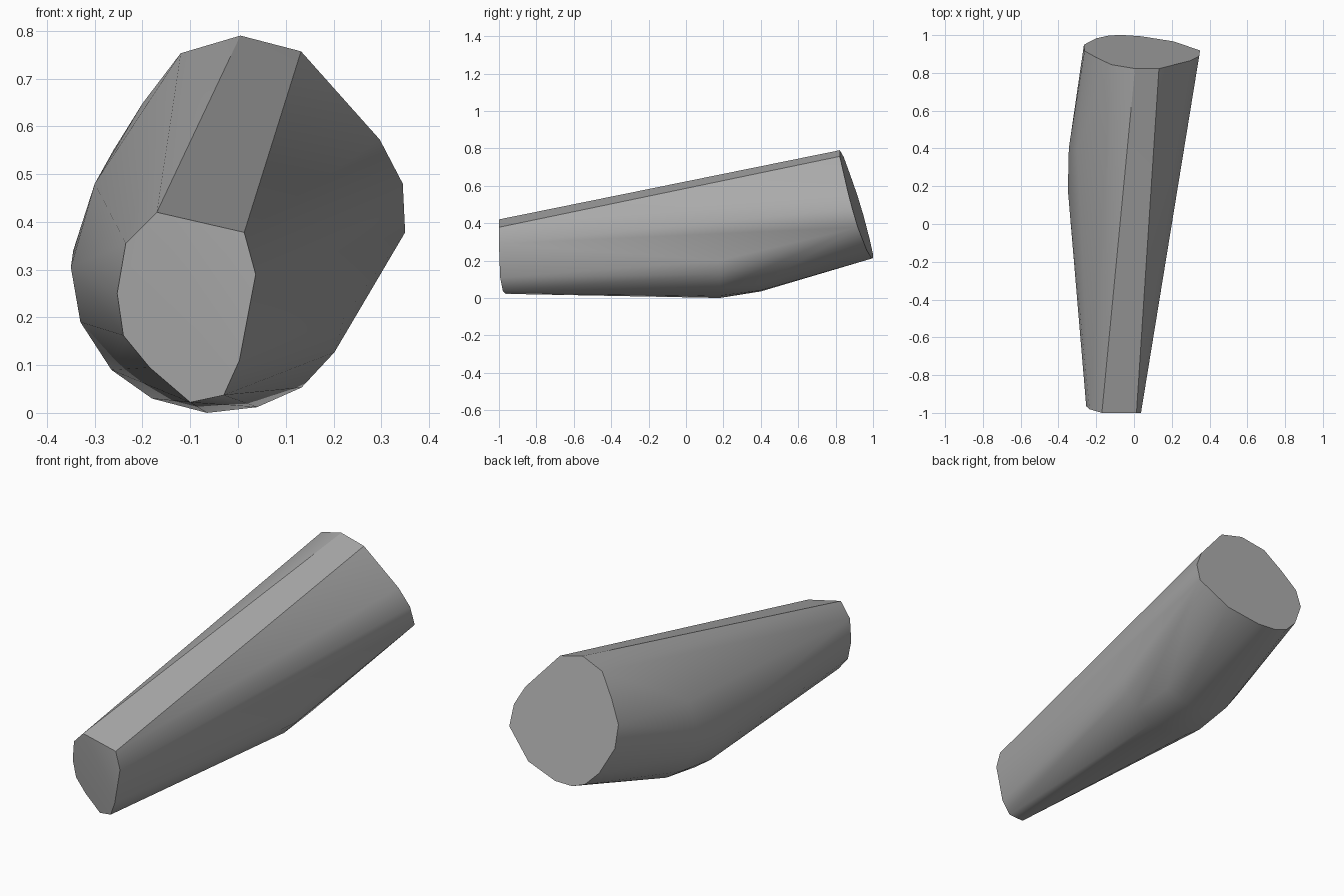
import bpy
import bmesh
import math

cube = bpy.data.objects.get("Cube")
if cube:
    bpy.data.objects.remove(cube, do_unlink=True)

# Cross-sections as (x, z) outlines
front = [(-.17, .42), (.013, .378), (.037, .29), (.003, .11), (-.03, .037),
         (-.1, .022), (-.185, .095), (-.24, .162), (-.253, .25), (-.235, .355)]
belly = [(-.35, .305), (-.33, .19), (-.265, .09), (-.18, .03), (-.065, 0),
         (.04, .012), (.133, .053), (.202, .127), (.222, .2)]
swell = [(-.3, .48), (-.345, .34), (-.322, .21), (-.25, .11), (-.17, .057),
         (-.06, .035), (.04, .041), (.13, .075)]
back = [(.132, .757), (.005, .79), (-.12, .753), (-.2, .648), (-.262, .548),
        (-.265, .44), (-.2, .31), (-.13, .24), (-.06, .214), (.04, .211),
        (.21, .255), (.35, .378), (.345, .48), (.297, .572)]

# Each section lies on its own, slightly tilted, plane
sections = [
    (front, lambda x, z: max(-1, -.98 - .177 * x - .119 * z)),
    (belly, lambda x, z: .18),
    (swell, lambda x, z: .4),
    (back, lambda x, z: .823 + .3 * (.79 - z) - .08 * x),
]

# Skin the sections with one convex shell
bm = bmesh.new()
for outline, depth in sections:
    for x, z in outline:
        bm.verts.new((x, depth(x, z), z))
hull = bmesh.ops.convex_hull(bm, input=bm.verts[:])
loose = [v for v in bm.verts if not v.link_faces]
bmesh.ops.delete(bm, geom=loose, context='VERTS')
bmesh.ops.dissolve_limit(bm, angle_limit=math.radians(1),
                         verts=bm.verts[:], edges=bm.edges[:])
bmesh.ops.recalc_face_normals(bm, faces=bm.faces[:])
mesh = bpy.data.meshes.new("tapered_shell")
bm.to_mesh(mesh)
bm.free()

# Plain grey finish
grey = bpy.data.materials.new("plain_grey")
grey.use_nodes = True
colour = (.4, .4, .4, 1)
grey.diffuse_color = colour
grey.node_tree.nodes["Principled BSDF"].inputs["Base Color"].default_value = colour
mesh.materials.append(grey)

shell = bpy.data.objects.new("tapered_shell", mesh)
bpy.context.collection.objects.link(shell)
bpy.ops.object.select_all(action='DESELECT')
shell.select_set(True)
bpy.context.view_layer.objects.active = shell
bpy.ops.object.shade_smooth_by_angle(angle=math.radians(30))
